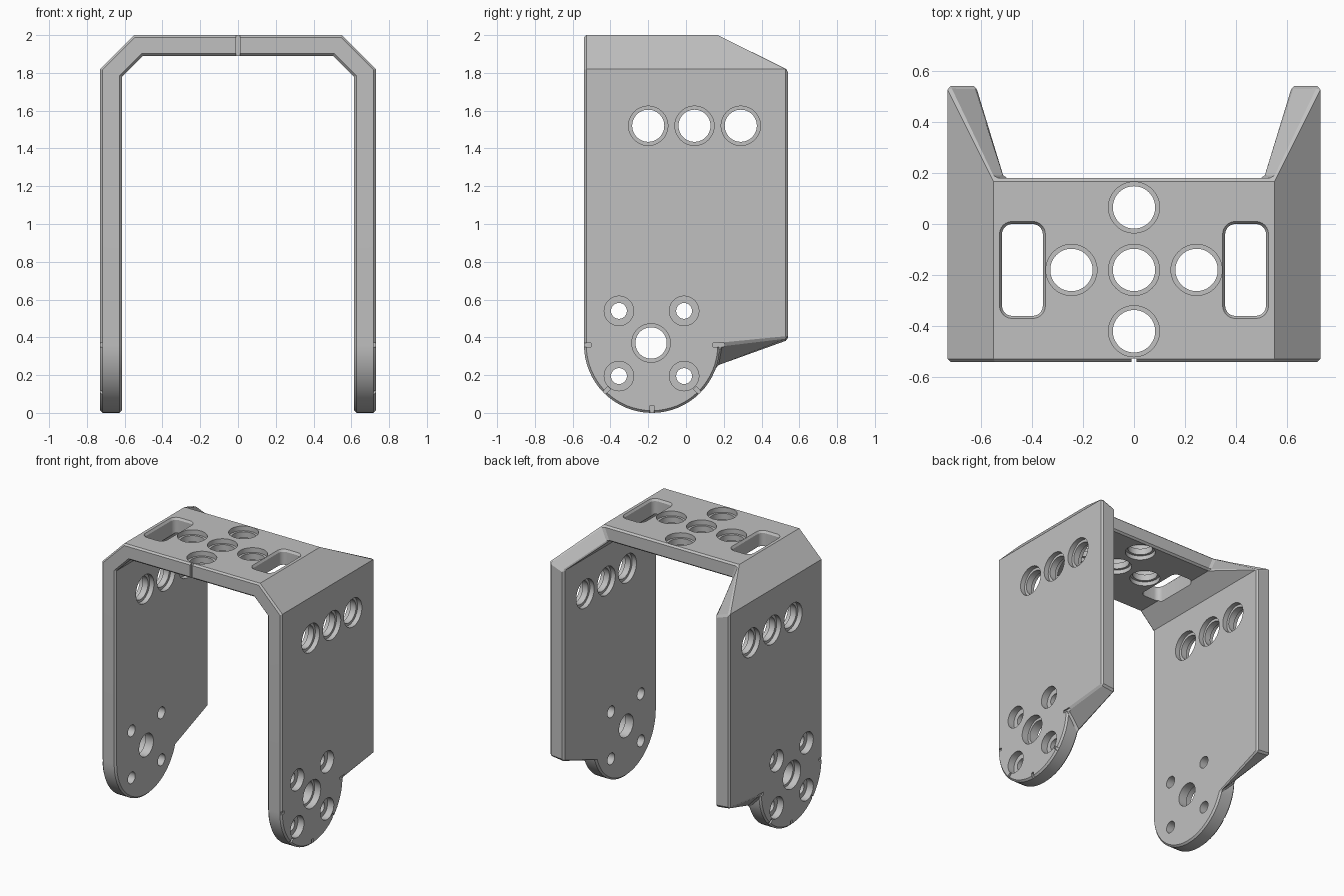
import bpy, bmesh, math
from mathutils import Vector

cube = bpy.data.objects.get("Cube")
if cube:
    bpy.data.objects.remove(cube, do_unlink=True)

OUT, INN = 0.73, 0.615          # outer and inner faces of the side plates
FRONT, BACK, TOP_BACK = -0.54, 0.54, 0.18
DISC_Y, DISC_Z, DISC_R = -0.18, 0.36, 0.36

grey = bpy.data.materials.new("matte_grey")
grey.use_nodes = True
colour = (0.53, 0.53, 0.53, 1)
grey.diffuse_color = colour
grey.node_tree.nodes["Principled BSDF"].inputs["Base Color"].default_value = colour


def make_object(name, bm):
    bmesh.ops.recalc_face_normals(bm, faces=bm.faces)
    mesh = bpy.data.meshes.new(name)
    bm.to_mesh(mesh)
    bm.free()
    mesh.materials.append(grey)
    obj = bpy.data.objects.new(name, mesh)
    bpy.context.scene.collection.objects.link(obj)
    return obj


def loft(bm, rings):
    """Closed solid through rings of equal point count."""
    loops = [[bm.verts.new(p) for p in ring] for ring in rings]
    for a, b in zip(loops, loops[1:]):
        for i in range(len(a)):
            j = (i + 1) % len(a)
            bm.faces.new((a[i], a[j], b[j], b[i]))
    bm.faces.new(loops[0])
    bm.faces.new(loops[-1])


def hole(bm, centre, inward, bore, sink, depth, both):
    """Stepped round cutter starting at an outer surface."""
    axis = Vector(inward)
    u = axis.orthogonal().normalized()
    v = axis.cross(u)
    steps = [(-0.05, sink), (depth, sink), (depth, bore)]
    if both:
        far = OUT - INN - depth
        steps += [(far, bore), (far, sink), (0.17, sink)]
    else:
        steps.append((0.17, bore))
    turns = [math.tau * k / 48 for k in range(48)]
    loft(bm, [[Vector(centre) + axis * t + (u * math.cos(a) + v * math.sin(a)) * r
               for a in turns] for t, r in steps])


def side_outline(x, top, low, last_angle):
    """Side plate outline: round foot, stepped back edge, straight top."""
    pts = []
    for k in range(33):
        a = math.radians(min(180 + k * 180 / 32, last_angle))
        pts.append((x, DISC_Y + DISC_R * math.cos(a), DISC_Z + DISC_R * math.sin(a)))
    return pts + [(x, BACK, low), (x, BACK, top), (x, FRONT, top)]


# Half of the bracket: side plate, sloped shoulder and top plate
bm = bmesh.new()
skins = []
for x, z_side, x_top, z_top, low, last in (
        (OUT, 1.82, 0.55, 2.0, 0.395, 360),
        (INN, 1.78, 0.505, 1.89, 0.385, 340.5)):
    plate = [bm.verts.new(p) for p in side_outline(x, z_side, low, last)]
    upper = [bm.verts.new((px, py, z_top)) for px in (x_top, 0)
             for py in (TOP_BACK, FRONT)]
    bm.faces.new(plate)
    bm.faces.new((plate[-2], plate[-1], upper[1], upper[0]))
    bm.faces.new((upper[0], upper[1], upper[3], upper[2]))
    # boundary order: top back, down around the foot, up to top front
    rim = [upper[2], upper[0]] + plate[-2::-1] + [plate[-1], upper[1], upper[3]]
    skins.append(rim)
outer, inner = skins
for i in range(len(outer) - 1):
    bm.faces.new((outer[i], outer[i + 1], inner[i + 1], inner[i]))
bmesh.ops.remove_doubles(bm, verts=bm.verts, dist=0.0005)
bracket = make_object("bracket", bm)

mirror = bracket.modifiers.new("mirror", 'MIRROR')
mirror.use_clip = True
bevel = bracket.modifiers.new("edge_chamfer", 'BEVEL')
bevel.width = 0.012
bevel.segments = 1
bevel.limit_method = 'ANGLE'
bevel.angle_limit = math.radians(50)
bevel.use_clamp_overlap = False

# All openings in one cutter
bm = bmesh.new()
for s in (1, -1):
    inward = (-s, 0, 0)
    for y in (-0.2, 0.045, 0.29):
        hole(bm, (s * OUT, y, 1.52), inward, 0.085, 0.104, 0.035, True)
    hole(bm, (s * OUT, DISC_Y - 0.005, 0.37), inward, 0.083, 0.102, 0.05, False)
    for y in (-0.355, -0.01):
        for z in (0.195, 0.54):
            hole(bm, (s * OUT, y, z), inward, 0.042, 0.078, 0.05, False)

    # Index notches on the round foot
    for angle in (180, 225, 270, 315, 360):
        a = math.radians(angle)
        along = Vector((0, math.cos(a), math.sin(a)))
        across = Vector((0, -math.sin(a), math.cos(a))) * 0.01
        mid = Vector((0, DISC_Y, DISC_Z))
        loft(bm, [[mid + along * r + across * w + Vector((s * x, 0, 0))
                   for r, w in ((0.322, -1), (0.38, -1), (0.38, 1), (0.322, 1))]
                  for x in (OUT + 0.03, OUT - 0.012)])

    # Rounded slot with a flared rim
    rings = []
    for z, grow in ((2.06, 0.01), (2.0, 0.01), (1.985, 0), (1.75, 0)):
        ring = []
        for q, (cx, cy) in enumerate(((1, 1), (-1, 1), (-1, -1), (1, -1))):
            for k in range(7):
                a = math.radians(90 * q + 15 * k)
                r = 0.04 + grow
                ring.append((s * 0.437 + cx * 0.04 + r * math.cos(a),
                             -0.18 + cy * 0.14 + r * math.sin(a), z))
        rings.append(ring)
    loft(bm, rings)

# Cross of round holes in the top plate
for x, y in ((0, -0.18), (0.245, -0.18), (-0.245, -0.18), (0, 0.065), (0, -0.42)):
    hole(bm, (x, y, 2.0), (0, 0, -1), 0.083, 0.1, 0.035, True)

# Centre mark on the front edge
loft(bm, [[(x, y, z) for x, y in ((-0.01, -0.57), (0.01, -0.57),
                                  (0.01, -0.527), (-0.01, -0.527))]
          for z in (1.85, 2.03)])
cutter = make_object("opening_cutter", bm)
cutter.hide_render = True

cut = bracket.modifiers.new("openings", 'BOOLEAN')
cut.operation = 'DIFFERENCE'
cut.solver = 'EXACT'
cut.object = cutter

# Bake the modifiers, then remove the cutter
bpy.context.view_layer.update()
graph = bpy.context.evaluated_depsgraph_get()
baked = bpy.data.meshes.new_from_object(bracket.evaluated_get(graph))
bracket.modifiers.clear()
bracket.data = baked
bpy.data.objects.remove(cutter, do_unlink=True)
baked.materials.clear()
baked.materials.append(grey)
for face in baked.polygons:
    face.material_index = 0

for obj in bpy.context.selected_objects:
    obj.select_set(False)
bracket.select_set(True)
bpy.context.view_layer.objects.active = bracket
bpy.ops.object.shade_smooth_by_angle(angle=math.radians(20))
